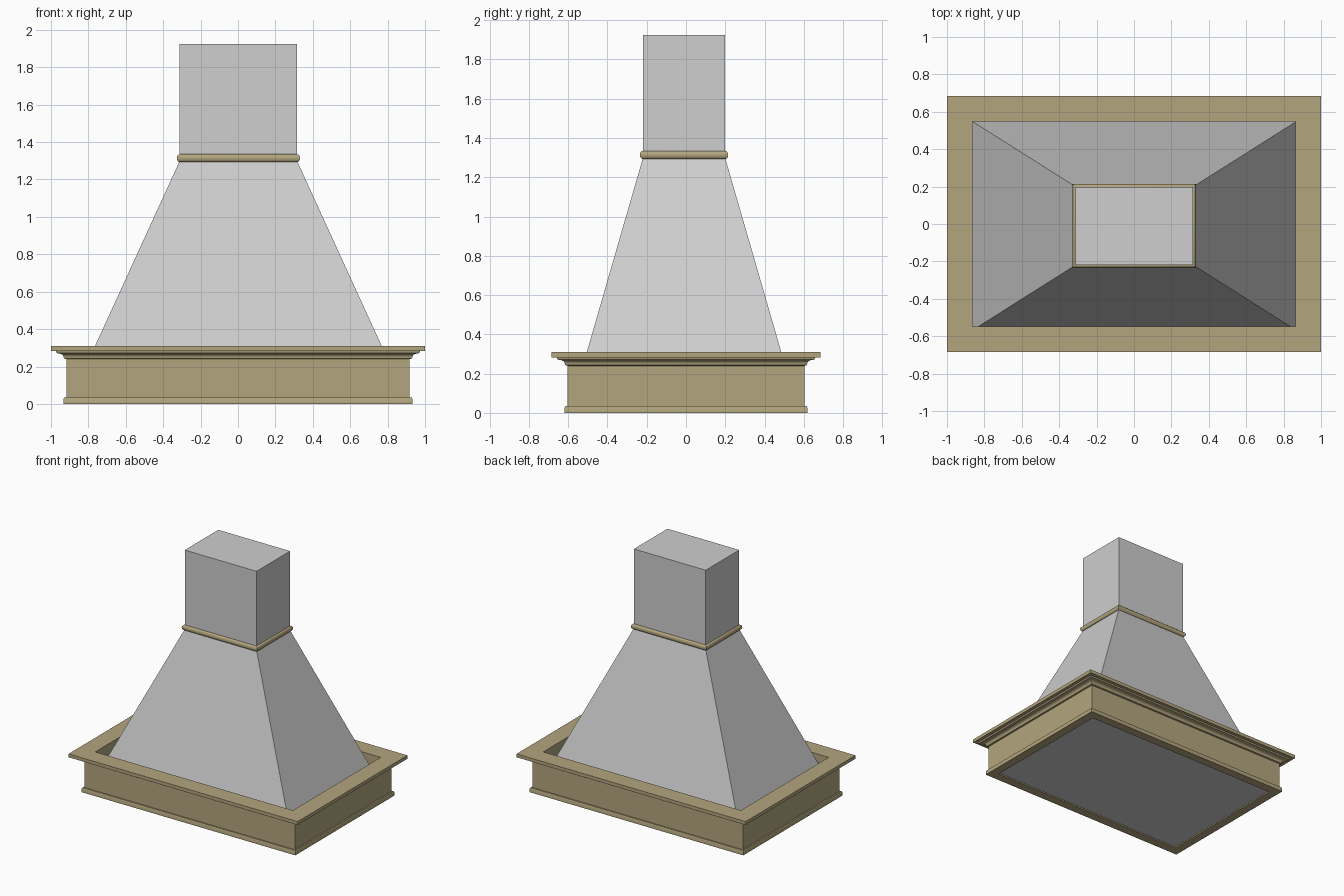
import bpy, bmesh, math

cube = bpy.data.objects.get("Cube")
if cube:
    bpy.data.objects.remove(cube, do_unlink=True)


def material(name, colour):
    m = bpy.data.materials.new(name)
    m.use_nodes = True
    m.diffuse_color = colour
    bsdf = next(n for n in m.node_tree.nodes if n.type == 'BSDF_PRINCIPLED')
    bsdf.inputs["Base Color"].default_value = colour
    return m


STEEL = material("pale grey metal", (0.62, 0.62, 0.62, 1))
WOOD = material("tan wood", (0.45, 0.38, 0.21, 1))


def rectangle_loft(name, half, profile, mat, centre=(0, 0), closed=False, smooth=False):
    """Loft rectangles given as (outward offset x, offset y, z); a closed profile makes a hollow frame."""
    bm = bmesh.new()
    rings = []
    for ox, oy, z in profile:
        rings.append([bm.verts.new((centre[0] + sx * (half[0] + ox),
                                    centre[1] + sy * (half[1] + oy), z))
                      for sx, sy in ((-1, -1), (1, -1), (1, 1), (-1, 1))])
    pairs = list(zip(rings, rings[1:]))
    if closed:
        pairs.append((rings[-1], rings[0]))
    else:
        bm.faces.new(rings[0][::-1])
        bm.faces.new(rings[-1])
    for low, high in pairs:
        for i in range(4):
            j = (i + 1) % 4
            bm.faces.new((low[i], low[j], high[j], high[i]))
    bmesh.ops.recalc_face_normals(bm, faces=bm.faces)
    mesh = bpy.data.meshes.new(name)
    bm.to_mesh(mesh)
    bm.free()
    mesh.materials.append(mat)
    obj = bpy.data.objects.new(name, mesh)
    bpy.context.collection.objects.link(obj)
    if smooth:
        bpy.ops.object.select_all(action='DESELECT')
        obj.select_set(True)
        bpy.context.view_layer.objects.active = obj
        bpy.ops.object.shade_smooth_by_angle(angle=math.radians(30))
    return obj


# Wooden surround: plinth strip, wall, cove moulding and top shelf in one section
section = [(-0.055, 0), (0.015, 0), (0.015, 0.027), (0.011, 0.035), (0, 0.035),
           (0, 0.24), (0.012, 0.243), (0.014, 0.25)]
for i in range(1, 7):
    a = math.radians(15 * i)
    section.append((0.014 + 0.03 * (1 - math.cos(a)), 0.25 + 0.02 * math.sin(a)))
section += [(0.052, 0.272), (0.055, 0.283), (0.082, 0.283), (0.082, 0.31), (-0.055, 0.31)]
rectangle_loft("wooden_surround", (0.918, 0.603), [(o, o, z) for o, z in section],
               WOOD, closed=True, smooth=True)

# Metal canopy and chimney share a centre slightly ahead of the surround
CENTRE = (0.002, -0.01)
FLUE = (0.3135, 0.209)
rectangle_loft("canopy", FLUE, [(0.59, 0.373, 0.01), (0, 0, 1.3)], STEEL, CENTRE)
rectangle_loft("chimney", FLUE, [(0, 0, 1.3), (0, 0, 1.925)], STEEL, CENTRE)

# Half-round wooden collar where canopy meets chimney
collar = [(-0.004, 1.293)]
for i in range(9):
    a = math.radians(-90 + 22.5 * i)
    collar.append((0.016 * math.cos(a), 1.314 + 0.021 * math.sin(a)))
collar.append((-0.004, 1.335))
rectangle_loft("collar", FLUE, [(o, o, z) for o, z in collar], WOOD, CENTRE,
               closed=True, smooth=True)
